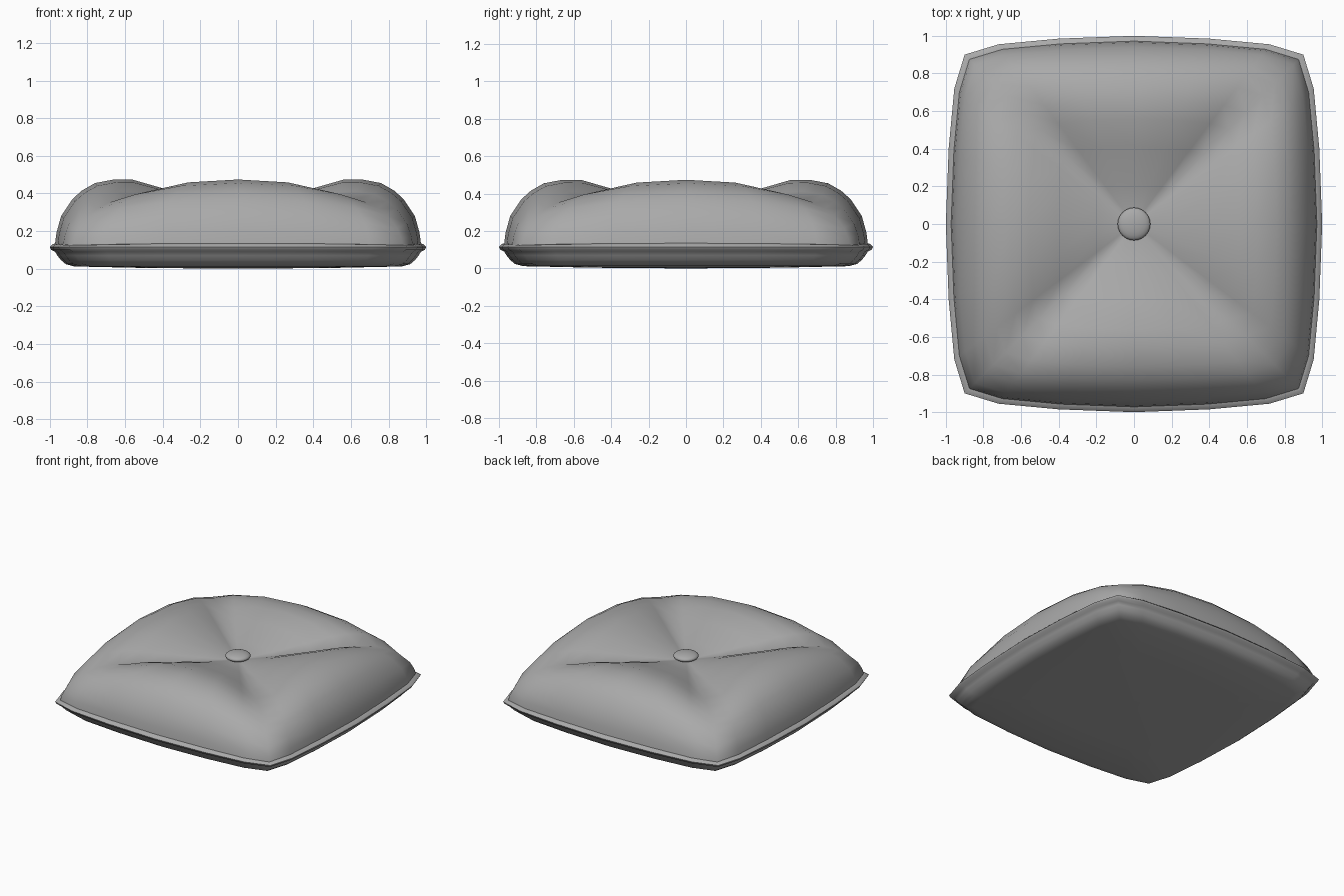
import bpy, bmesh, math

cube = bpy.data.objects.get("Cube")
if cube:
    bpy.data.objects.remove(cube, do_unlink=True)


def make_material(name, colour):
    mat = bpy.data.materials.new(name)
    mat.use_nodes = True
    mat.diffuse_color = colour
    bsdf = mat.node_tree.nodes["Principled BSDF"]
    bsdf.inputs["Base Color"].default_value = colour
    bsdf.inputs["Roughness"].default_value = 0.8
    return mat


fabric = make_material("grey fabric", (0.4, 0.4, 0.4, 1))


def finish(bm, name, angle):
    bmesh.ops.recalc_face_normals(bm, faces=bm.faces)
    mesh = bpy.data.meshes.new(name)
    bm.to_mesh(mesh)
    bm.free()
    mesh.materials.append(fabric)
    obj = bpy.data.objects.new(name, mesh)
    bpy.context.collection.objects.link(obj)
    bpy.ops.object.select_all(action="DESELECT")
    obj.select_set(True)
    bpy.context.view_layer.objects.active = obj
    bpy.ops.object.shade_smooth_by_angle(angle=math.radians(angle))
    return obj


# Bowed square outline: one side, turned four times
side = [(-0.9, 0.9), (-0.72, 0.955), (-0.4, 0.985), (0, 1),
        (0.4, 0.985), (0.72, 0.955)]
outline = []
for turn in range(4):
    for u, v in side:
        x, y = u, -v
        for _ in range(turn):
            x, y = -y, x
        outline.append((x, y, abs(u) / 0.9))

# Rings: scale, height mid-side, height on the diagonal crease
top_rings = [(0.08, 0.34, 0.335), (0.2, 0.365, 0.34), (0.41, 0.43, 0.35),
             (0.56, 0.473, 0.362), (0.66, 0.474, 0.367), (0.76, 0.455, 0.352),
             (0.83, 0.415, 0.32), (0.88, 0.37, 0.285), (0.94, 0.28, 0.215),
             (0.965, 0.19, 0.16), (0.972, 0.135, 0.125)]
seam_rings = [(0.985, 0.13, 0.125), (1, 0.115, 0.115), (0.993, 0.1, 0.1),
              (0.972, 0.09, 0.09)]
base_rings = [(0.96, 0.07, 0.07), (0.94, 0.045, 0.045), (0.915, 0.024, 0.024),
              (0.87, 0.012, 0.012), (0.5, 0.004, 0.004)]

# Cushion body with four puffed lobes, seam edge and flat underside
bm = bmesh.new()
loops = []
for scale, mid, diagonal in top_rings + seam_rings + base_rings:
    loops.append([bm.verts.new((x * scale, y * scale,
                                mid + (diagonal - mid) * s ** 2.4))
                  for x, y, s in outline])
count = len(outline)
for upper, lower in zip(loops, loops[1:]):
    for i in range(count):
        j = (i + 1) % count
        bm.faces.new((upper[i], upper[j], lower[j], lower[i]))
for loop, height in ((loops[0], 0.335), (loops[-1], 0)):
    centre = bm.verts.new((0, 0, height))
    for i in range(count):
        bm.faces.new((loop[i], loop[(i + 1) % count], centre))
finish(bm, "cushion", 60)

# Domed tufting button
bm = bmesh.new()
bmesh.ops.create_uvsphere(bm, u_segments=24, v_segments=12, radius=1)
for v in bm.verts:
    v.co = (v.co.x * 0.087, v.co.y * 0.087, 0.362 + v.co.z * 0.028)
finish(bm, "button", 60)
